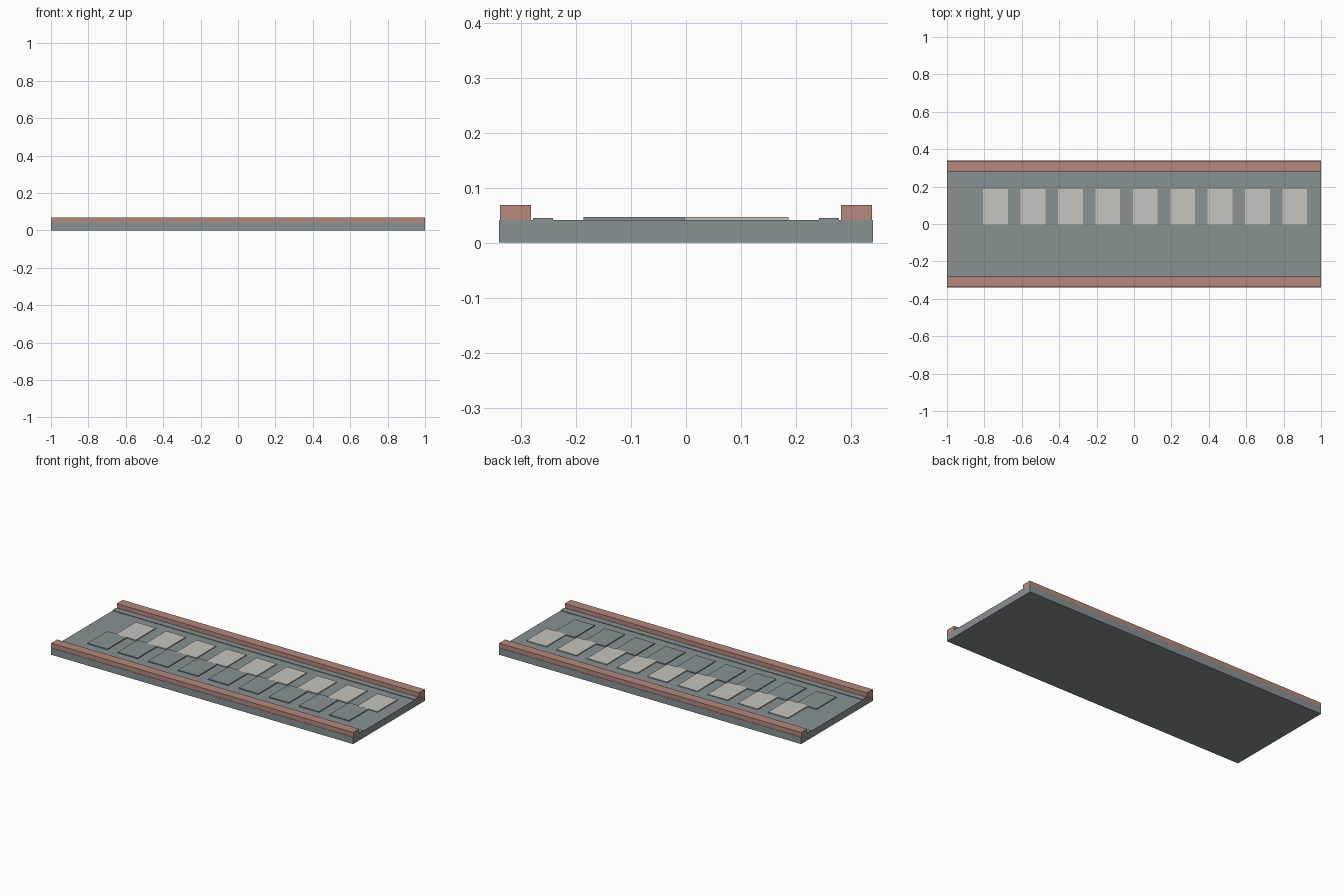
import bpy
import bmesh

if "Cube" in bpy.data.objects:
    bpy.data.objects.remove(bpy.data.objects["Cube"])


def material(name, rgb):
    m = bpy.data.materials.new(name)
    m.diffuse_color = (*rgb, 1.0)
    m.use_nodes = True
    m.node_tree.nodes["Principled BSDF"].inputs["Base Color"].default_value = m.diffuse_color
    return m


grey = material("slate grey", (0.25, 0.285, 0.295))
cream = material("pale stone", (0.57, 0.555, 0.515))
red = material("dusty red", (0.46, 0.25, 0.205))


def box(name, lo, hi, mat):
    bm = bmesh.new()
    bmesh.ops.create_cube(bm, size=1.0)
    for v in bm.verts:
        for i in range(3):
            v.co[i] = lo[i] if v.co[i] < 0 else hi[i]
    me = bpy.data.meshes.new(name)
    bm.to_mesh(me)
    bm.free()
    me.materials.append(mat)
    ob = bpy.data.objects.new(name, me)
    bpy.context.collection.objects.link(ob)
    return ob


# Road slab
TOP = 0.041
box("slab", (-1, -0.34, 0), (1, 0.34, TOP), grey)

# Side rails and low gutter strips, mirrored across y
for label, s in (("front", -1), ("back", 1)):
    for part, a, b, z, mat in (("rail", 0.282, 0.338, 0.0685, red),
                               ("strip", 0.242, 0.278, 0.0445, grey)):
        y0, y1 = sorted((s * a, s * b))
        box(f"{label}_{part}", (-1, y0, TOP), (1, y1, z), mat)

# Two staggered rows of paving plates
for i in range(9):
    xd = -0.80 + 0.2 * i
    xl = xd + 0.06
    box(f"grey_plate_{i + 1}", (xd - 0.066, -0.186, TOP),
        (xd + 0.066, 0.002, 0.0465), grey)
    box(f"pale_plate_{i + 1}", (xl - 0.066, -0.003, TOP),
        (xl + 0.066, 0.186, 0.0467), cream)
